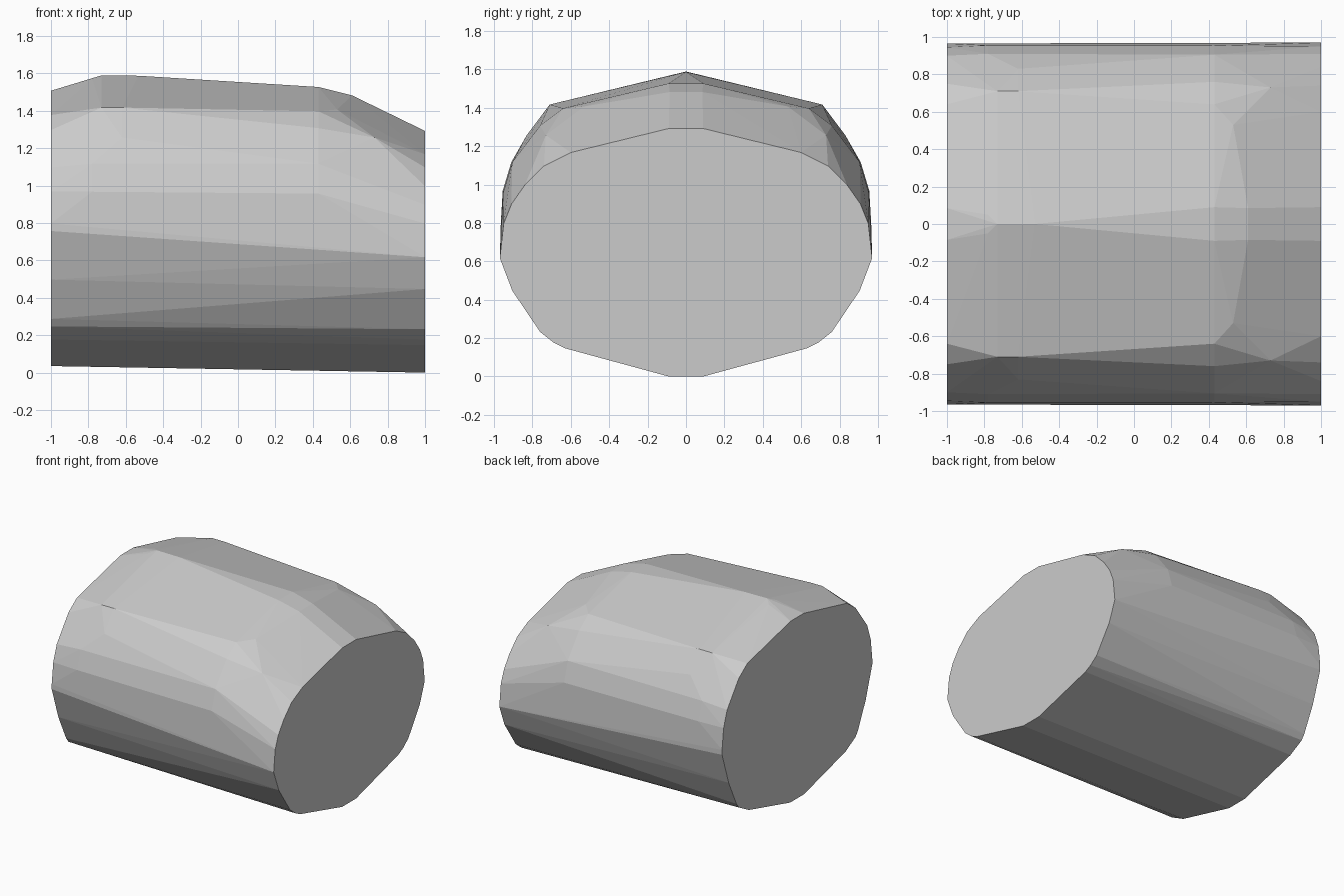
import bpy, bmesh

if "Cube" in bpy.data.objects:
    bpy.data.objects.remove(bpy.data.objects["Cube"])

# Half cross-sections (y, z) at stations along x; mirrored across y and skinned as a hull
sections = {
    -1.0: [(0.09, 0.038), (0.62, 0.18), (0.75, 0.25), (0.78, 0.29), (0.88, 0.5), (0.965, 0.76),
           (0.965, 0.80), (0.945, 0.97), (0.90, 1.10), (0.75, 1.30), (0.64, 1.38), (0.085, 1.51)],
    -0.78: [(0.955, 0.97), (0.91, 1.12), (0.05, 1.572)],
    -0.73: [(0.0, 1.592), (0.71, 1.42)],
    -0.62: [(0.71, 1.42), (0.83, 1.26)],
    -0.53: [(0.0, 1.59)],
    0.43: [(0.09, 1.53), (0.64, 1.40), (0.76, 1.31), (0.905, 1.12), (0.953, 0.96)],
    0.53: [(0.53, 1.41)],
    0.61: [(0.085, 1.485)],
    0.73: [(0.73, 1.26)],
    1.0: [(0.09, 0.003), (0.63, 0.15), (0.69, 0.18), (0.76, 0.235), (0.905, 0.45), (0.97, 0.62),
          (0.95, 0.80), (0.91, 0.90), (0.84, 1.00), (0.74, 1.10), (0.60, 1.17), (0.09, 1.295)],
}

bm = bmesh.new()
for x, profile in sections.items():
    for y, z in profile:
        for side in ((1, -1) if y else (1,)):
            bm.verts.new((x, y * side, z))

# Faceted barrel-like body
hull = bmesh.ops.convex_hull(bm, input=bm.verts[:])
loose = {g for g in hull["geom_interior"] + hull["geom_unused"]
         if isinstance(g, bmesh.types.BMVert) and not g.link_faces}
bmesh.ops.delete(bm, geom=list(loose), context='VERTS')

# Merge the flat end caps and stand the body on the ground
bmesh.ops.dissolve_limit(bm, angle_limit=0.01, verts=bm.verts[:], edges=bm.edges[:])
low = min(v.co.z for v in bm.verts)
bmesh.ops.translate(bm, verts=bm.verts[:], vec=(0, 0, -low))
bmesh.ops.recalc_face_normals(bm, faces=bm.faces[:])

mesh = bpy.data.meshes.new("faceted_body")
bm.to_mesh(mesh)
bm.free()
body = bpy.data.objects.new("faceted_body", mesh)
bpy.context.collection.objects.link(body)
